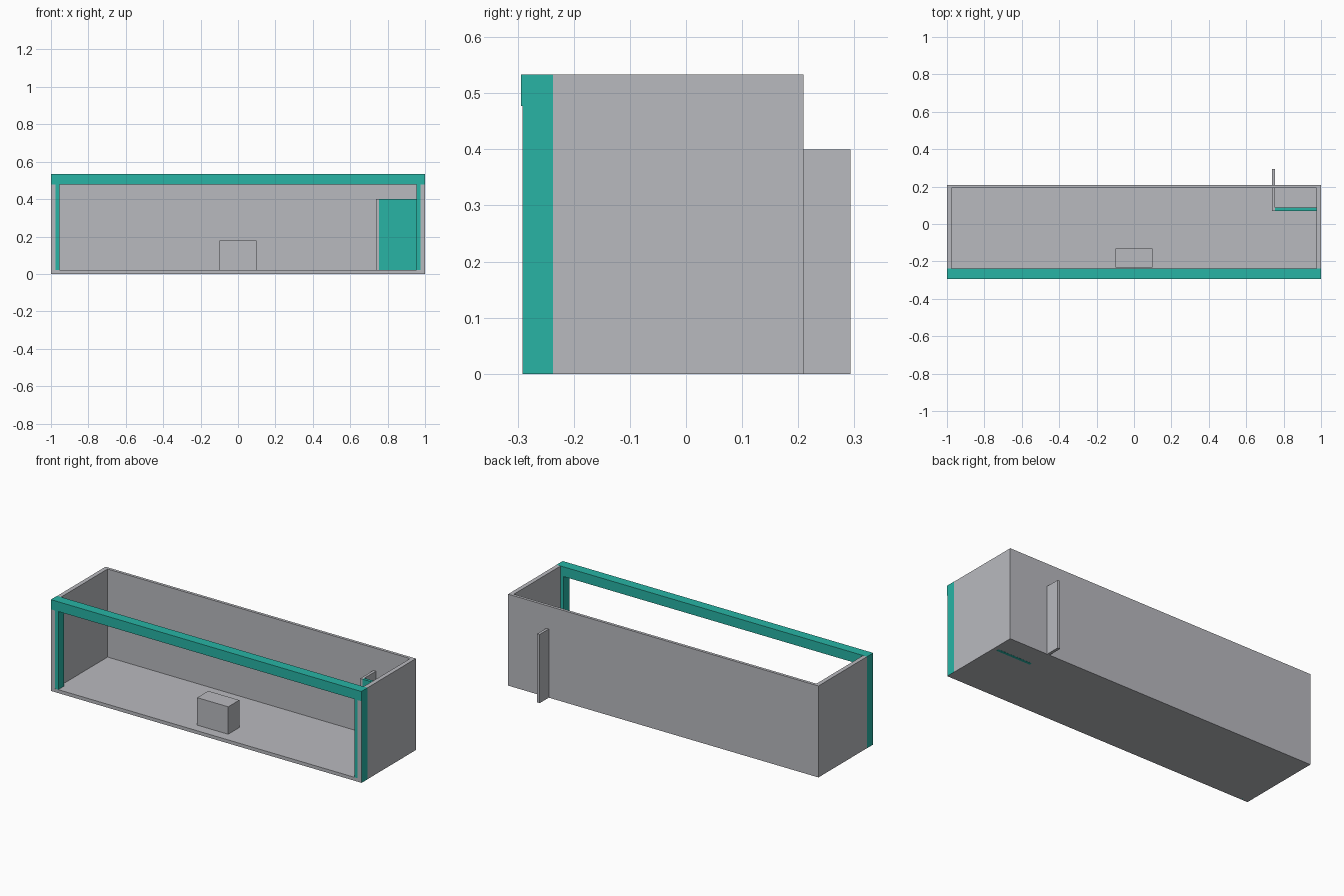
import bpy

if "Cube" in bpy.data.objects:
    bpy.data.objects.remove(bpy.data.objects["Cube"])


def material(name, rgb):
    m = bpy.data.materials.new(name)
    m.diffuse_color = (*rgb, 1)
    m.use_nodes = True
    m.node_tree.nodes["Principled BSDF"].inputs["Base Color"].default_value = m.diffuse_color
    return m


GREY = material("warm_grey", (0.485, 0.491, 0.521))
TEAL = material("teal", (0.021, 0.456, 0.376))


def box(name, x, y, z, mat):
    """Axis-aligned box given its (min, max) on every axis."""
    bpy.ops.mesh.primitive_cube_add(size=1, location=[sum(r) / 2 for r in (x, y, z)])
    ob = bpy.context.object
    ob.name = name
    ob.scale = [r[1] - r[0] for r in (x, y, z)]
    bpy.ops.object.transform_apply(location=False, rotation=False, scale=True)
    ob.data.materials.append(mat)
    return ob


FRONT, BACK, TOP = -0.291, 0.209, 0.533
FLOOR, WALL, SKIN = 0.02, 0.025, 0.0006

# Shell: floor, back wall and two side walls
box("floor", (-1 + WALL, 1 - WALL), (FRONT, BACK - 0.017), (0, FLOOR), GREY)
box("back_wall", (-1 + WALL, 1 - WALL), (BACK - 0.017, BACK), (0, TOP), GREY)
for side, s in (("left", -1), ("right", 1)):
    box(side + "_wall", sorted((s, s * (1 - WALL))), (FRONT, BACK), (0, TOP), GREY)
    # Front corner post wrapping the wall end
    box(side + "_post", sorted((s * (1 + SKIN), s * 0.955)),
        (FRONT + SKIN, -0.237), (0, 0.48), TEAL)

# Beam across the open front
box("front_beam", (-1 - SKIN, 1 + SKIN), (FRONT - 0.003, -0.237),
    (0.477, TOP + SKIN), TEAL)

# Counter block on the floor
box("counter", (-0.1, 0.1), (-0.233, -0.131), (0, 0.18), GREY)

# Corner closet: partition running out through the back wall, and a front panel
box("partition", (0.738, 0.754), (0.07, 0.293), (0, 0.4), GREY)
box("closet_panel", (0.754, 0.975), (0.07, 0.087), (-SKIN, 0.4), TEAL)
